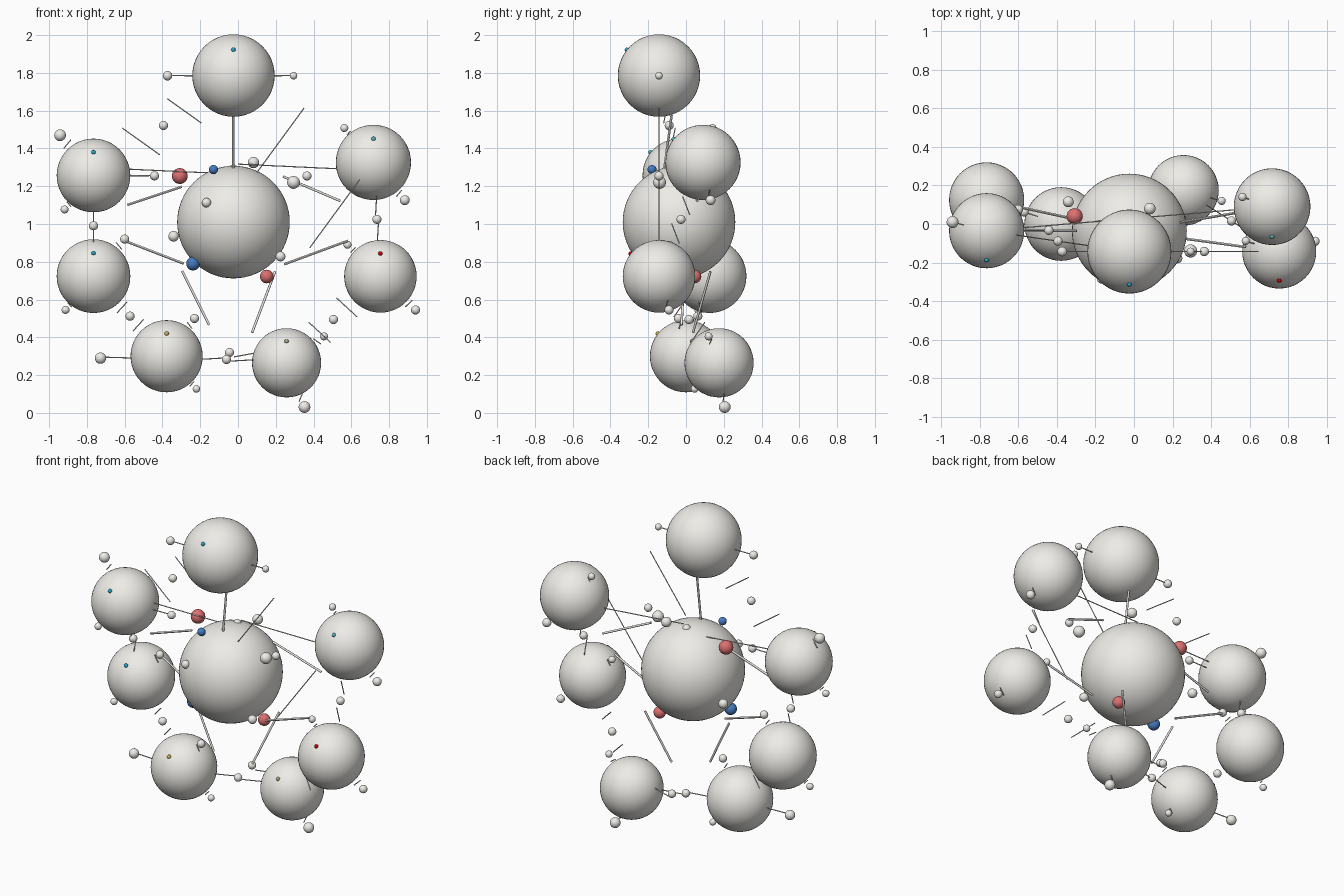
import bpy
from mathutils import Vector

if "Cube" in bpy.data.objects:
    bpy.data.objects.remove(bpy.data.objects["Cube"])


def material(name, rgb):
    m = bpy.data.materials.new(name)
    m.diffuse_color = (*rgb, 1)
    m.use_nodes = True
    m.node_tree.nodes["Principled BSDF"].inputs["Base Color"].default_value = m.diffuse_color
    return m


PALE = material("pale", (0.85, 0.84, 0.80))
RED = material("red", (0.72, 0.16, 0.16))
BLUE = material("blue", (0.06, 0.2, 0.55))
CYAN = material("cyan", (0.02, 0.42, 0.6))
TEAL = material("teal", (0.1, 0.5, 0.55))
YELLOW = material("yellow", (0.6, 0.48, 0.08))
OLIVE = material("olive", (0.4, 0.42, 0.25))
CRIMSON = material("crimson", (0.75, 0.0, 0.0))


def ball(name, loc, r, mat=PALE, seg=24):
    bpy.ops.mesh.primitive_uv_sphere_add(segments=seg, ring_count=seg // 2, radius=r, location=loc)
    o = bpy.context.object
    o.name = name
    bpy.ops.object.shade_smooth()
    o.data.materials.append(mat)
    return o


def link(name, a, ra, b, rb, r):
    # rod spans the gap between two balls, tilted with its vertical slope reversed
    a, b = Vector(a), Vector(b)
    d = b - a
    n = d.normalized()
    p, q = a + n * ra * 0.97, b - n * rb
    bpy.ops.mesh.primitive_cylinder_add(vertices=12, radius=r, depth=(q - p).length, location=(p + q) / 2)
    o = bpy.context.object
    o.name = name
    o.rotation_mode = 'QUATERNION'
    o.rotation_quaternion = Vector((d.x, d.y, -d.z)).to_track_quat('Z', 'Y')
    bpy.ops.object.shade_smooth_by_angle()
    o.data.materials.append(PALE)


# large balls: position, radius, marker colour
CORE, CORE_R = (-0.024, -0.037, 1.01), 0.298
OUTER = {
    "top": ((-0.024, -0.143, 1.786), 0.218, CYAN),
    "upper_left": ((-0.765, -0.035, 1.257), 0.195, CYAN),
    "lower_left": ((-0.765, 0.125, 0.724), 0.195, CYAN),
    "bottom_left": ((-0.378, 0.0, 0.30), 0.191, YELLOW),
    "bottom_right": ((0.257, 0.175, 0.265), 0.183, OLIVE),
    "lower_right": ((0.754, -0.143, 0.723), 0.192, CRIMSON),
    "upper_right": ((0.717, 0.09, 1.326), 0.199, TEAL),
}

ball("core_ball", CORE, CORE_R, seg=64)
for n, (p, r, m) in OUTER.items():
    ball(n + "_ball", p, r, seg=48)
    ball(n + "_marker", Vector(p) + Vector((0, -0.78, 0.625)) * r, 0.012, m, 12)
    link(n + "_bond", CORE, CORE_R, p, r * 0.97, 0.0065)

# shared beads halfway between neighbouring outer balls
PAIRS = [("top", "upper_left"), ("top", "lower_right"), ("upper_left", "upper_right"),
         ("upper_left", "lower_left"), ("lower_left", "bottom_left"),
         ("bottom_left", "bottom_right"), ("bottom_right", "lower_right"),
         ("lower_right", "upper_right")]
for a, b in PAIRS:
    mid = (Vector(OUTER[a][0]) + Vector(OUTER[b][0])) / 2
    ball("shared_bead", mid, 0.024)
    for k in (a, b):
        link("shared_rod", OUTER[k][0], OUTER[k][1], mid, 0.024, 0.003)

# beads attached to a single outer ball
BEADS = {
    "top": [(-0.373, -0.143, 1.785, 0.025), (0.294, -0.143, 1.785, 0.02)],
    "upper_left": [(-0.942, 0.01, 1.47, 0.031), (-0.918, -0.087, 1.077, 0.021),
                   (-0.442, -0.033, 1.255, 0.024)],
    "lower_left": [(-0.60, 0.076, 0.92, 0.024), (-0.913, 0.065, 0.545, 0.021)],
    "bottom_left": [(-0.728, 0.0, 0.29, 0.03), (-0.23, -0.04, 0.5, 0.024),
                    (-0.22, 0.046, 0.127, 0.02)],
    "bottom_right": [(-0.045, 0.205, 0.32, 0.024), (0.352, 0.205, 0.031, 0.031),
                     (0.455, 0.12, 0.405, 0.021)],
    "lower_right": [(0.94, -0.09, 0.545, 0.024), (0.58, -0.088, 0.89, 0.021)],
    "upper_right": [(0.883, 0.13, 1.126, 0.026), (0.563, 0.14, 1.508, 0.021)],
}
for n, beads in BEADS.items():
    p, r, _ = OUTER[n]
    for x, y, z, br in beads:
        ball(n + "_bead", (x, y, z), br)
        link(n + "_rod", p, r, (x, y, z), br, 0.003)

# loose beads hovering around the core
for x, y, z, r, m in [(-0.308, 0.04, 1.254, 0.042, RED), (0.152, 0.045, 0.722, 0.036, RED),
                      (-0.13, -0.18, 1.288, 0.024, BLUE), (-0.238, -0.107, 0.79, 0.036, BLUE),
                      (0.294, -0.14, 1.22, 0.034, PALE), (0.082, 0.08, 1.325, 0.03, PALE),
                      (-0.167, -0.285, 1.113, 0.025, PALE), (-0.341, 0.115, 0.935, 0.028, PALE),
                      (0.225, -0.178, 0.828, 0.026, PALE)]:
    ball("core_bead", (x, y, z), r, m)
